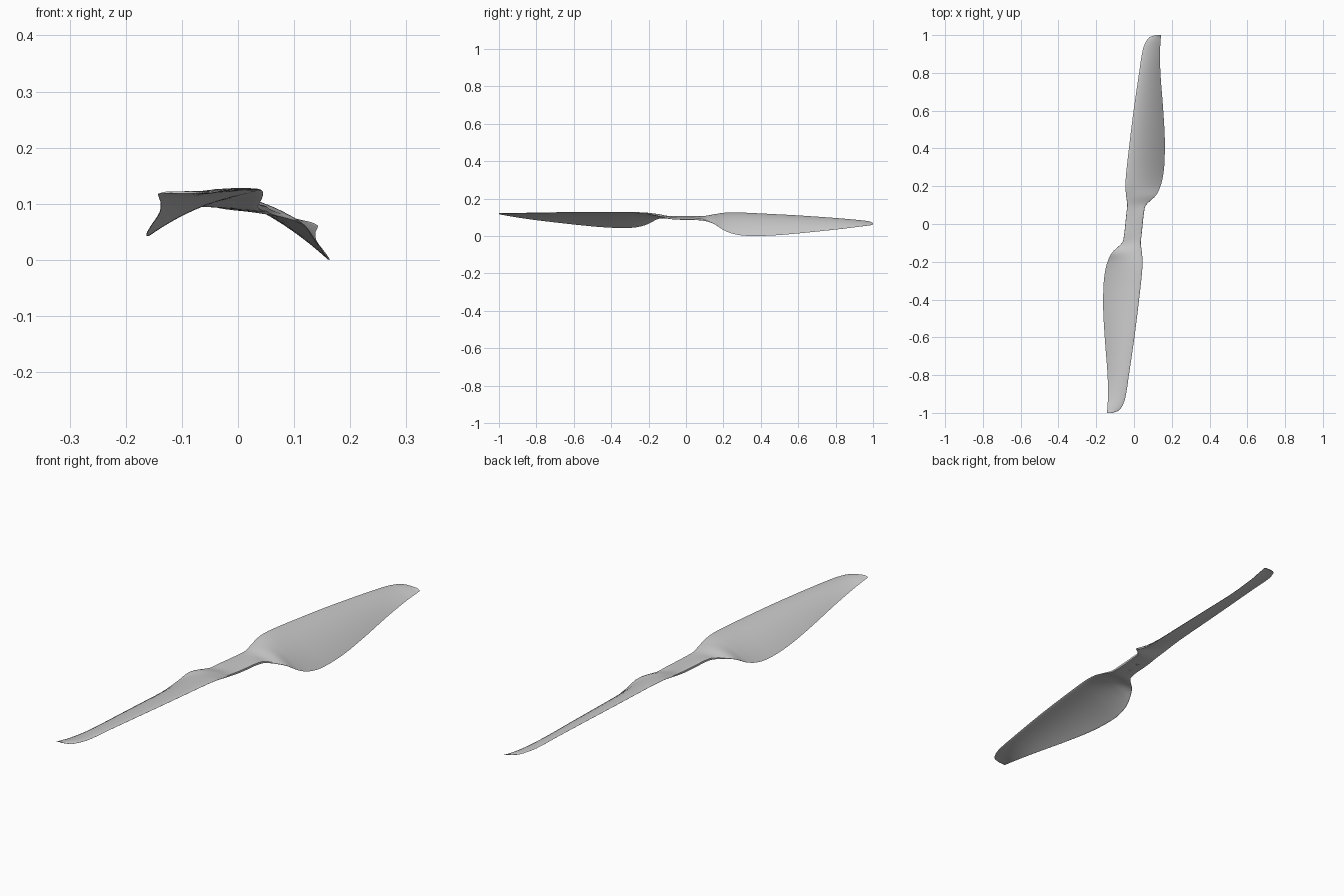
import bpy, bmesh, math
from mathutils import Matrix, Vector

if "Cube" in bpy.data.objects:
    bpy.data.objects.remove(bpy.data.objects["Cube"])

grey = bpy.data.materials.new("matte grey")
grey.use_nodes = True
colour = (0.6, 0.6, 0.6, 1)
grey.diffuse_color = colour
grey.node_tree.nodes["Principled BSDF"].inputs["Base Color"].default_value = colour

# Blade stations: span, leading x, leading z, trailing x, trailing z,
# thickness, camber, aerofoil share (0 = flat hub bar, 1 = blade)
STATIONS = [
    (0.00, -.046, .100, .046, .100, .017, .000, 0),
    (0.06, -.040, .101, .053, .100, .016, .000, 0),
    (0.10, -.036, .104, .064, .095, .015, .002, .2),
    (0.15, -.042, .114, .115, .082, .012, .010, .7),
    (0.20, -.045, .124, .140, .052, .012, .016, 1),
    (0.25, -.043, .128, .153, .034, .012, .018, 1),
    (0.32, -.036, .128, .161, .025, .012, .018, 1),
    (0.45, -.021, .125, .163, .028, .011, .017, 1),
    (0.60, -.002, .121, .155, .041, .010, .014, 1),
    (0.80, .027, .113, .140, .063, .008, .009, 1),
    (0.92, .046, .106, .138, .079, .006, .006, 1),
    (0.97, .066, .103, .141, .087, .005, .004, 1),
    (0.99, .085, .100, .142, .090, .004, .003, 1),
    (1.00, .115, .097, .143, .093, .003, .002, 1),
]
STEPS, CHORD = 5, 18


def spline(a, b, c, d, u):
    """Smooth curve from b to c, allowing for uneven station spacing."""
    h = c[0] - b[0]
    out = [b[0] + h * u]
    for i in range(1, len(b)):
        m0 = (c[i] - a[i]) / (c[0] - a[0]) * h
        m1 = (d[i] - b[i]) / (d[0] - b[0]) * h
        out.append((2*u**3 - 3*u**2 + 1) * b[i] + (u**3 - 2*u**2 + u) * m0
                   + (3*u**2 - 2*u**3) * c[i] + (u**3 - u**2) * m1)
    return out


def section(s):
    """Closed ring of points around one station."""
    y, xl, zl, xt, zt, thick, camber, foil = s
    upper, lower = [], []
    for i in range(CHORD + 1):
        t = (1 - math.cos(math.pi * i / CHORD)) / 2
        mid = Vector((xl + (xt - xl) * t, y, zl + (zt - zl) * t + camber * 4 * t * (1 - t)))
        bar = (max(0, 4 * t * (1 - t))) ** .2
        wing = 2.6 * math.sqrt(t) * (1 - t) + .1 * t
        half = Vector((0, 0, thick / 2 * (bar + (wing - bar) * foil)))
        upper.append(mid + half)
        lower.append(mid - half)
    return upper + lower[-2:0:-1]


# Half propeller lofted through the stations
bm = bmesh.new()
rings = []
for k in range(len(STATIONS) - 1):
    b, c = STATIONS[k], STATIONS[k + 1]
    a = STATIONS[k - 1] if k else b
    d = STATIONS[min(k + 2, len(STATIONS) - 1)]
    for j in range(STEPS):
        rings.append(section(spline(a, b, c, d, j / STEPS)))
rings.append(section(STATIONS[-1]))
rings = [[bm.verts.new(p) for p in ring] for ring in rings]
for r0, r1 in zip(rings, rings[1:]):
    for i in range(len(r0)):
        j = (i + 1) % len(r0)
        bm.faces.new((r0[i], r0[j], r1[j], r1[i]))
bm.faces.new(rings[-1])

# Second blade, turned half way round
copy = bmesh.ops.duplicate(bm, geom=bm.verts[:] + bm.edges[:] + bm.faces[:])
turned = [g for g in copy["geom"] if isinstance(g, bmesh.types.BMVert)]
bmesh.ops.rotate(bm, verts=turned, cent=(0, 0, 0), matrix=Matrix.Rotation(math.pi, 3, "Z"))
bmesh.ops.remove_doubles(bm, verts=bm.verts[:], dist=.00005)

# Slight lean of the whole propeller, resting on the ground
for v in bm.verts:
    v.co.z -= .014 * v.co.y + .1 * v.co.x
low = min(v.co.z for v in bm.verts)
bmesh.ops.translate(bm, verts=bm.verts[:], vec=(0, 0, -low))
bmesh.ops.recalc_face_normals(bm, faces=bm.faces[:])
mesh = bpy.data.meshes.new("propeller")
bm.to_mesh(mesh)
bm.free()
propeller = bpy.data.objects.new("propeller", mesh)
bpy.context.collection.objects.link(propeller)
mesh.materials.append(grey)

# Small blind screw holes under the hub
for side in (-1, 1):
    bpy.ops.mesh.primitive_cylinder_add(vertices=16, radius=.007, depth=.02,
                                        location=(0, side * .025, .084 - low))
    cutter = bpy.context.object
    cutter.name = "screw_hole_cutter"
    cutter.data.materials.append(grey)
    cutter.hide_render = True
    cutter.hide_set(True)
    cut = propeller.modifiers.new("screw hole", "BOOLEAN")
    cut.operation = "DIFFERENCE"
    cut.object = cutter

bpy.ops.object.select_all(action="DESELECT")
propeller.select_set(True)
bpy.context.view_layer.objects.active = propeller
bpy.ops.object.shade_smooth_by_angle(angle=math.radians(40))
